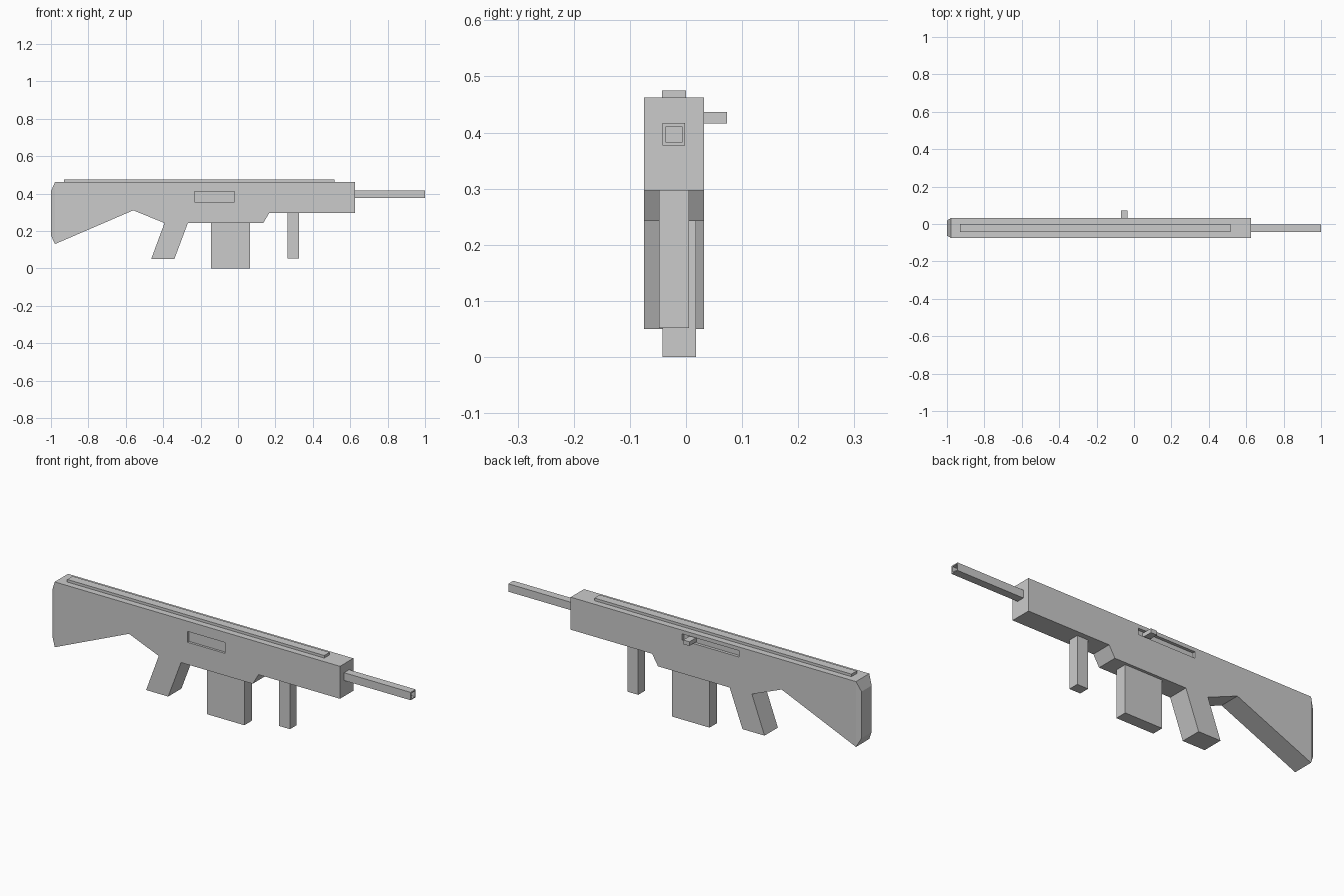
import bpy, bmesh

if "Cube" in bpy.data.objects:
    bpy.data.objects.remove(bpy.data.objects["Cube"])

Y0, Y1 = -0.075, 0.032  # side faces of the body


def finish(name, bm):
    bmesh.ops.recalc_face_normals(bm, faces=bm.faces[:])
    mesh = bpy.data.meshes.new(name)
    bm.to_mesh(mesh)
    bm.free()
    ob = bpy.data.objects.new(name, mesh)
    bpy.context.collection.objects.link(ob)
    return ob


def box(name, x, y, z):
    bm = bmesh.new()
    bmesh.ops.create_cube(bm, size=1)
    for v in bm.verts:
        v.co = [lo + (c + 0.5) * (hi - lo) for c, (lo, hi) in zip(v.co, (x, y, z))]
    return finish(name, bm)


def cut(ob, cutter):
    cutter.hide_render = True
    cutter.hide_set(True)
    mod = ob.modifiers.new(cutter.name, 'BOOLEAN')
    mod.operation = 'DIFFERENCE'
    mod.solver = 'EXACT'
    mod.object = cutter


# Body, stock and rear grip from one side profile
profile = [(-0.978, 0.13), (-0.56, 0.31), (-0.393, 0.242), (-0.464, 0.05),
           (-0.34, 0.05), (-0.268, 0.242), (0.135, 0.242), (0.168, 0.297),
           (0.626, 0.297), (0.626, 0.462), (-0.978, 0.462)]
bm = bmesh.new()
face = bm.faces.new([bm.verts.new((x, Y0, z)) for x, z in profile])
ext = bmesh.ops.extrude_face_region(bm, geom=[face])
for v in ext['geom']:
    if isinstance(v, bmesh.types.BMVert):
        v.co.y = Y1
bmesh.ops.recalc_face_normals(bm, faces=bm.faces[:])

# Butt plate: rear face pushed back and narrowed
butt = min(bm.faces, key=lambda f: f.calc_center_median().x)
butt = bmesh.ops.extrude_discrete_faces(bm, faces=[butt])['faces'][0]
for v in butt.verts:
    v.co.x = -1.0
    v.co.y += 0.013 if v.co.y < -0.02 else -0.013
    v.co.z += 0.045 if v.co.z < 0.3 else -0.05
# Close the bevel ring between the body and the butt plate
bmesh.ops.holes_fill(bm, edges=[e for e in bm.edges if e.is_boundary], sides=4) \
    if any(e.is_boundary for e in bm.edges) else None
body = finish("body", bm)

# Shallow ejection port and charging slot
cut(body, box("ejection_port_cutter", (-0.232, -0.02), (Y0 - 0.05, Y0 + 0.012), (0.355, 0.41)))
cut(body, box("charging_slot_cutter", (-0.32, 0.0), (Y1 - 0.015, Y1 + 0.05), (0.411, 0.443)))

# Charging handle, top rail, magazine and front grip
box("charging_handle", (-0.07, -0.035), (Y1 - 0.02, 0.073), (0.416, 0.437))
box("top_rail", (-0.93, 0.515), (-0.043, 0.0), (0.455, 0.475))
box("magazine", (-0.145, 0.065), (-0.042, 0.018), (0.0, 0.25))
box("front_grip", (0.265, 0.326), (-0.048, 0.005), (0.052, 0.31))

# Barrel with square bore
barrel = box("barrel", (0.61, 1.0), (-0.042, -0.002), (0.377, 0.417))
cut(barrel, box("bore_cutter", (0.96, 1.05), (-0.036, -0.007), (0.382, 0.411)))
